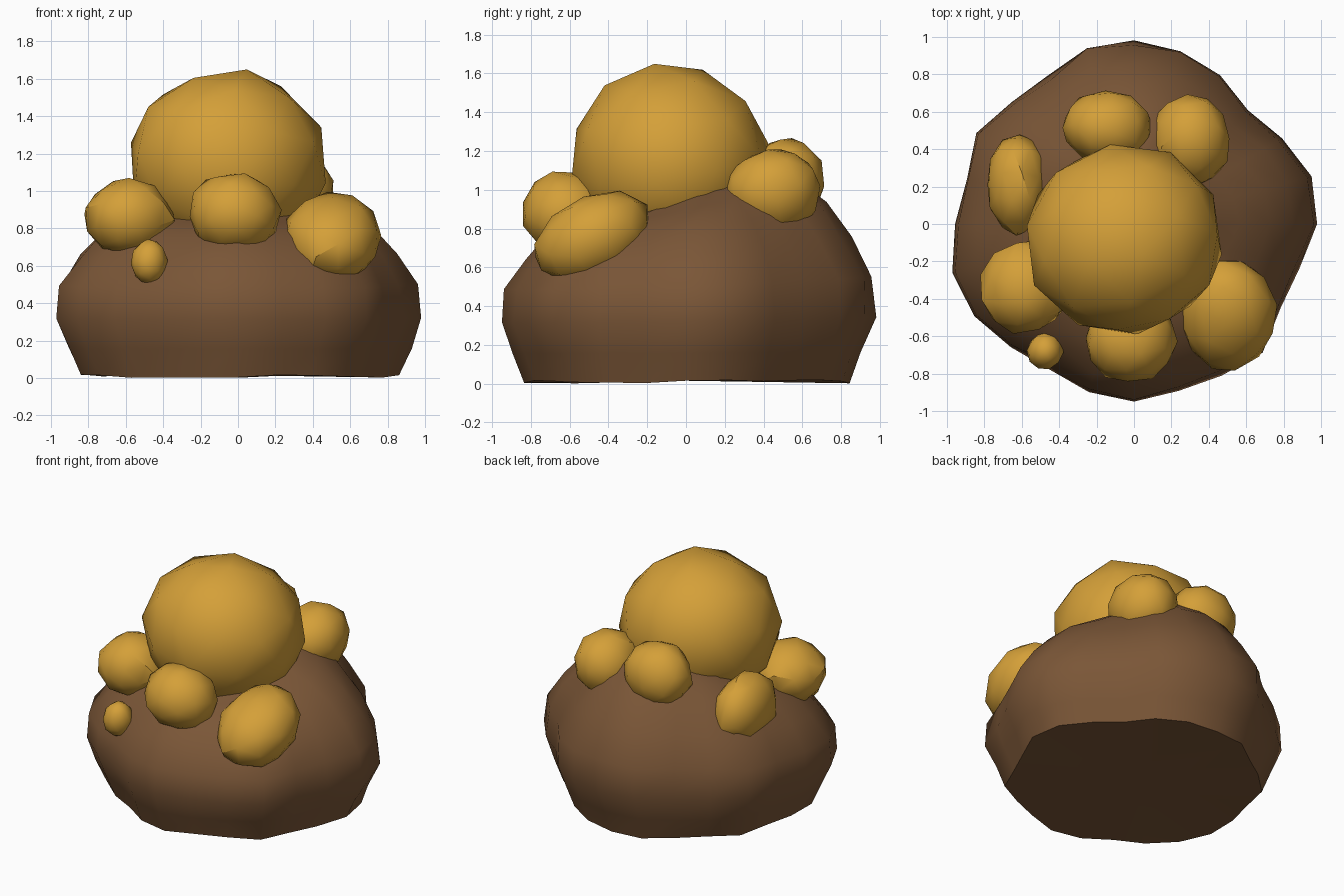
import bpy, bmesh, math, random
from mathutils import Euler, Vector

random.seed(4)
cube = bpy.data.objects.get("Cube")
if cube:
    bpy.data.objects.remove(cube)


def material(name, rgb):
    m = bpy.data.materials.new(name)
    m.use_nodes = True
    m.diffuse_color = (*rgb, 1)
    m.node_tree.nodes["Principled BSDF"].inputs["Base Color"].default_value = (*rgb, 1)
    return m


brown = material("earth brown", (0.195, 0.093, 0.038))
gold = material("gold", (0.66, 0.35, 0.04))


def finish(bm, name, mat, angle):
    bmesh.ops.recalc_face_normals(bm, faces=bm.faces)
    me = bpy.data.meshes.new(name)
    bm.to_mesh(me)
    bm.free()
    me.materials.append(mat)
    ob = bpy.data.objects.new(name, me)
    bpy.context.collection.objects.link(ob)
    bpy.ops.object.select_all(action='DESELECT')
    ob.select_set(True)
    bpy.context.view_layer.objects.active = ob
    bpy.ops.object.shade_smooth_by_angle(angle=math.radians(angle))
    return ob


# Rocky mound: a lobed outline (every 15 degrees from +x) swept up a profile
outline = [.99, .98, .92, .86, .92, .96, .97, .98, .92, .93, .97, .93,
           .96, 1.0, .99, .93, .89, .94, .96, .93, .93, .97, .91, .92]
profile = [(.02, .87), (.16, .93), (.33, 1.0), (.52, .98), (.70, .87),
           (.85, .74), (.96, .57), (1.04, .34)]


def build_mound():
    bm = bmesh.new()
    rings = []
    for i, (z, r) in enumerate(profile):
        ring = []
        for k, out in enumerate(outline):
            a = math.tau * k / len(outline)
            rise = 1 + z * (0.12 * math.sin(a) - 0.07 * abs(math.cos(a)))
            jitter = random.uniform(-.012, .012) if i else 0
            rad = out * r + jitter
            ring.append(bm.verts.new((rad * math.cos(a), rad * math.sin(a),
                                      z * rise if i else z - random.uniform(0, .02))))
        rings.append(ring)
    n = len(outline)
    for low, high in zip(rings, rings[1:]):
        for k in range(n):
            j = (k + 1) % n
            bm.faces.new((low[k], low[j], high[j], high[k]))
    # Close the underside and the hidden crown
    for ring, z in ((rings[0], .015), (rings[-1], 1.1)):
        tip = bm.verts.new((0, 0, z))
        for k in range(n):
            bm.faces.new((ring[k], ring[(k + 1) % n], tip))
    finish(bm, "rocky_mound", brown, 40)


def nugget(name, centre, size, tilt=(0, 0, 0), rough=.05):
    bm = bmesh.new()
    bmesh.ops.create_icosphere(bm, subdivisions=2, radius=1.02)
    turn = Euler([random.uniform(0, math.tau) for _ in range(3)]).to_matrix()
    lean = Euler([math.radians(t) for t in tilt]).to_matrix()
    for v in bm.verts:
        p = turn @ v.co * random.uniform(1 - rough, 1 + rough * .6)
        v.co = lean @ Vector([p[i] * size[i] for i in range(3)]) + Vector(centre)
    finish(bm, name, gold, 32)


build_mound()
nugget("crown_nugget", (-.055, -.085, 1.15), (.525, .515, .5), rough=.03)
nugget("front_nugget", (-.02, -.62, .88), (.245, .23, .22))
nugget("front_left_nugget", (.5, -.48, .75), (.26, .32, .22), (25, 0, 0))
nugget("front_right_nugget", (-.58, -.34, .86), (.24, .25, .21))
nugget("small_nugget", (-.475, -.68, .62), (.095, .1, .12))
nugget("side_right_nugget", (-.62, .21, .82), (.17, .27, .23))
nugget("back_right_nugget", (-.14, .52, 1.05), (.24, .2, .22))
nugget("back_left_nugget", (.3, .45, .99), (.215, .25, .22))
